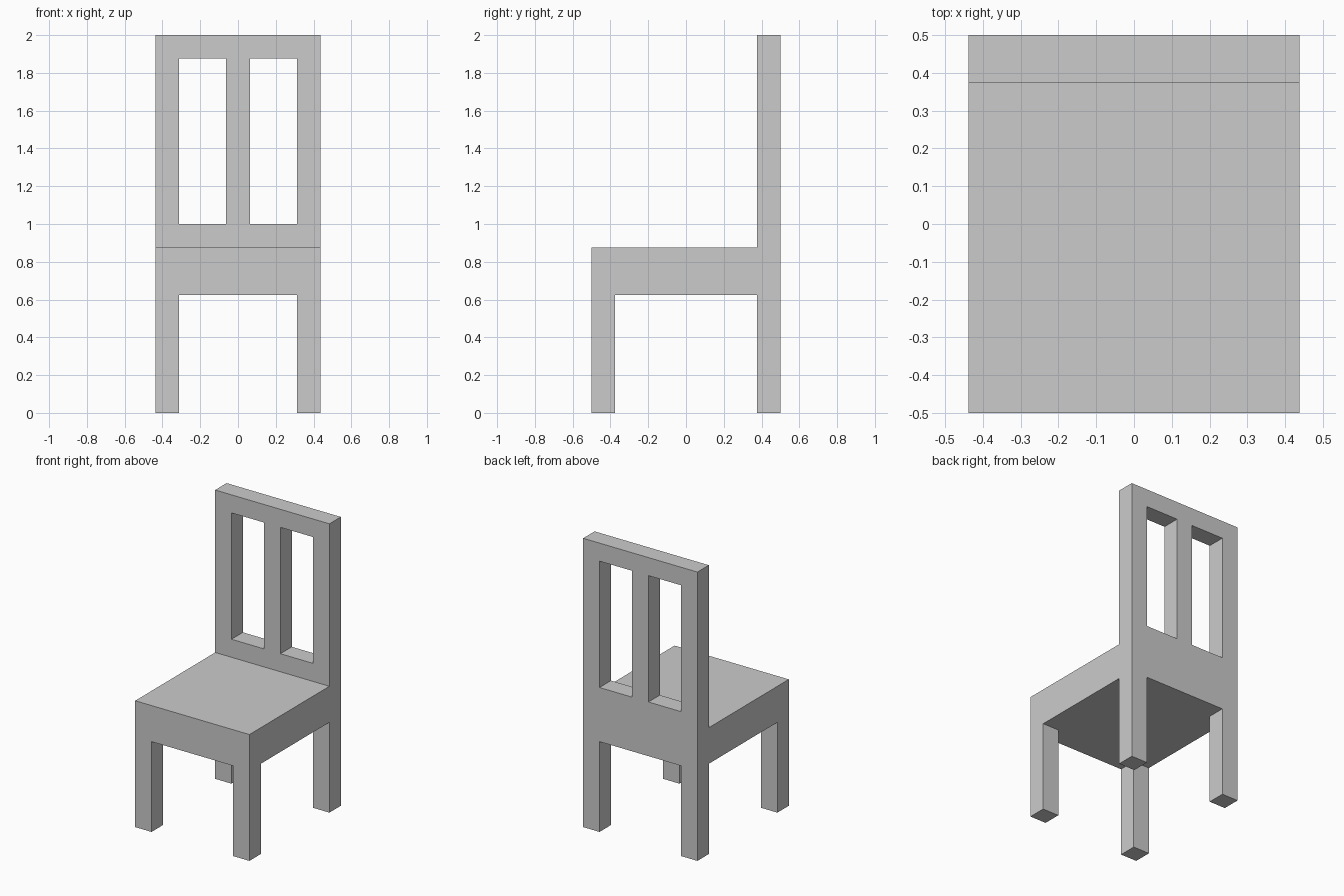
import bpy, bmesh
from mathutils import Vector

if "Cube" in bpy.data.objects:
    bpy.data.objects.remove(bpy.data.objects["Cube"])

W, D = 0.4375, 0.5          # half width, half depth
T = 0.125                   # thickness of legs and back
IN = W - T                  # inner side of the legs
SEAT_LO, SEAT_HI, TOP = 0.625, 0.875, 2.0


def finish(name, bm):
    bmesh.ops.recalc_face_normals(bm, faces=bm.faces)
    mesh = bpy.data.meshes.new(name)
    bm.to_mesh(mesh)
    bm.free()
    obj = bpy.data.objects.new(name, mesh)
    bpy.context.collection.objects.link(obj)
    return obj


def box(name, lo, hi):
    lo, hi = Vector(lo), Vector(hi)
    bm = bmesh.new()
    bmesh.ops.create_cube(bm, size=1)
    bmesh.ops.scale(bm, vec=hi - lo, verts=bm.verts)
    bmesh.ops.translate(bm, vec=(lo + hi) / 2, verts=bm.verts)
    return finish(name, bm)


def panel(name, loops, y0, y1):
    """Fill an x/z outline with holes and extrude it from y0 to y1."""
    bm = bmesh.new()
    for loop in loops:
        vs = [bm.verts.new((x, y0, z)) for x, z in loop]
        for a, b in zip(vs, vs[1:] + vs[:1]):
            bm.edges.new((a, b))
    bmesh.ops.triangle_fill(bm, edges=bm.edges[:], use_beauty=True, normal=(0, -1, 0))
    ext = bmesh.ops.extrude_face_region(bm, geom=bm.faces[:])
    moved = [g for g in ext["geom"] if isinstance(g, bmesh.types.BMVert)]
    bmesh.ops.translate(bm, vec=(0, y1 - y0, 0), verts=moved)
    return finish(name, bm)


# Back frame: rear legs, backrest and its two window openings in one panel
outline = [(-W, 0), (-IN, 0), (-IN, SEAT_LO), (IN, SEAT_LO),
           (IN, 0), (W, 0), (W, TOP), (-W, TOP)]
windows = [[(s * 0.0625, 1.0), (s * IN, 1.0), (s * IN, TOP - T), (s * 0.0625, TOP - T)]
           for s in (-1, 1)]
panel("back_frame", [outline] + windows, D - T, D)

# Thick seat
box("seat", (-W, -D, SEAT_LO), (W, D - T, SEAT_HI))

# Front legs
for side, x in (("left", -W), ("right", IN)):
    box(f"front_leg_{side}", (x, -D, 0), (x + T, -D + T, SEAT_LO))
